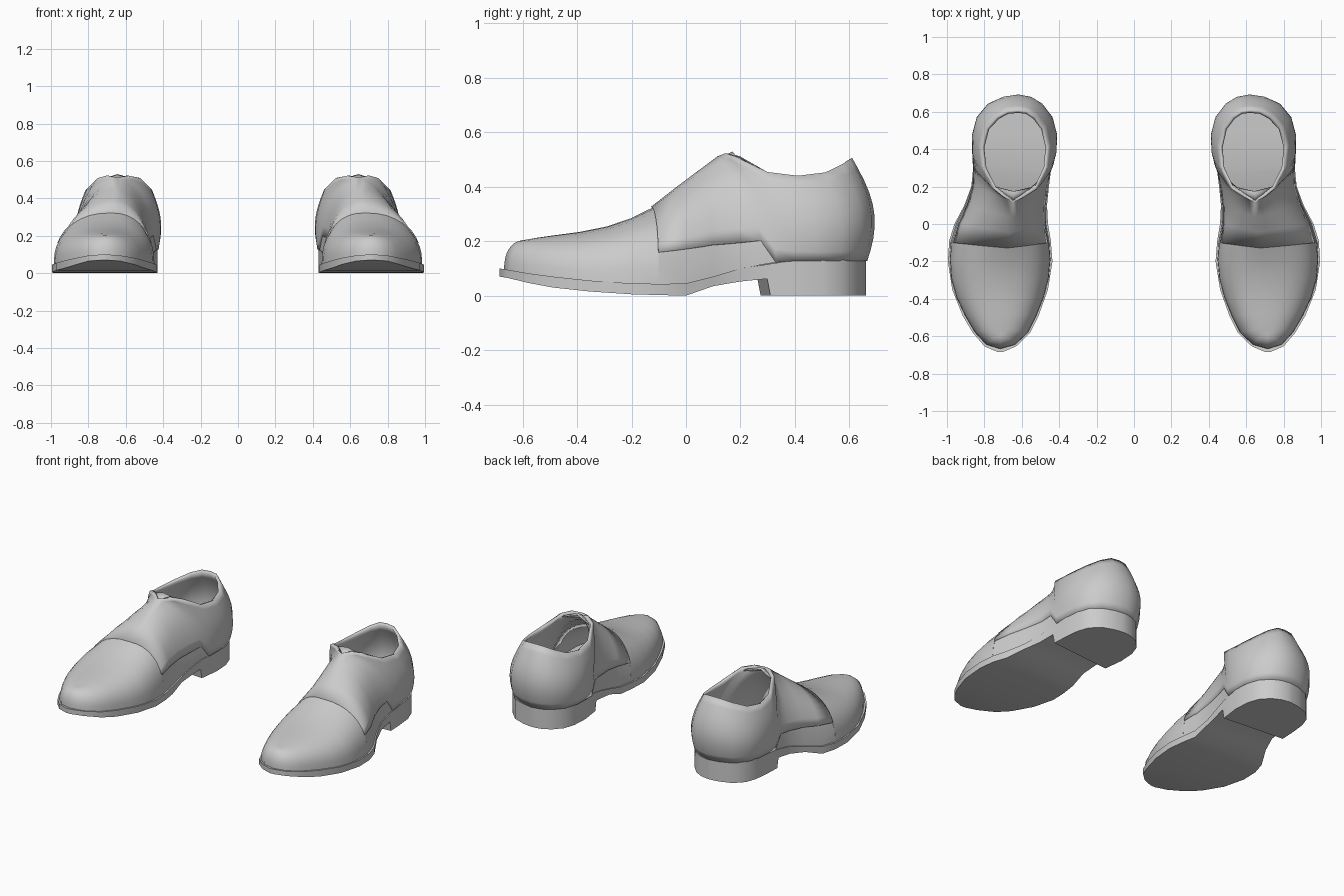
import bpy, bmesh, math
from mathutils import Vector

if "Cube" in bpy.data.objects:
    bpy.data.objects.remove(bpy.data.objects["Cube"])

# Upper stations, toe to heel. Feather line: y, z, inner x, outer x
BASE = [(-.668, .088, .715, .715), (-.645, .085, .635, .79), (-.58, .078, .567, .85),
        (-.49, .066, .522, .903), (-.39, .055, .482, .95), (-.29, .048, .456, .978),
        (-.19, .044, .447, .985), (-.10, .042, .453, .98), (0, .044, .47, .95),
        (.10, .068, .472, .90), (.20, .098, .46, .865), (.28, .114, .45, .857),
        (.33, .122, .438, .855), (.40, .128, .43, .852), (.48, .128, .432, .845),
        (.56, .128, .457, .82), (.62, .128, .508, .765), (.648, .128, .56, .69),
        (.66, .128, .62, .62)]
# Ridge line, then collar rim: y, z, centre x, half width
TOP = [(-.58, .205, .71, 0), (-.575, .206, .71, 0), (-.55, .212, .708, 0),
       (-.48, .222, .705, 0), (-.39, .234, .70, 0), (-.29, .254, .695, 0),
       (-.20, .285, .687, 0), (-.125, .322, .678, 0), (-.04, .388, .667, 0),
       (.04, .448, .656, 0), (.12, .508, .647, 0), (.15, .522, .642, .055),
       (.19, .508, .635, .112), (.30, .452, .636, .165), (.41, .438, .637, .175),
       (.51, .45, .635, .15), (.57, .48, .63, .10), (.60, .50, .625, .05),
       (.605, .503, .62, 0)]
# Sole outline: y, inner x, outer x, top z, bottom z
SOLE = [(-.684, .70, .73, .10, .07), (-.654, .63, .80, .095, .065), (-.58, .555, .863, .082, .047),
        (-.49, .51, .916, .07, .03), (-.35, .46, .972, .055, .015), (-.20, .436, .995, .045, .005),
        (-.09, .445, .988, .043, .002), (0, .46, .96, .045, 0), (.10, .465, .907, .07, .035),
        (.20, .455, .87, .10, .052), (.28, .447, .86, .115, .062), (.292, .446, .859, .117, 0),
        (.40, .43, .855, .13, 0), (.50, .436, .845, .13, 0), (.57, .46, .82, .13, 0),
        (.625, .51, .765, .13, 0), (.652, .565, .69, .13, 0), (.66, .61, .635, .13, 0)]
SEAM = {7: .24, 8: .225, 9: .20, 10: .165, 11: .17}   # lower quarter edge
VAMP, LAST = 7, len(BASE) - 1


def surf(i, t, right):
    """Point on the shoe wall: station i, t = 0 at sole to 1 at ridge or rim."""
    yb, zb, xl, xr = BASE[i]
    yt, zt, xc, w = TOP[i]
    xb, xt = (xr, xc + w) if right else (xl, xc - w)
    a = t * math.pi / 2
    e = min(1, .8 + .07 * max(0, i - 6))
    c, s = max(0, math.cos(a)) ** e, math.sin(a) ** e
    m = min(1, max(0, (i - 9) / 4))
    s += (t - s) * m
    out = Vector((xb - .635, yb - .42, 0)).normalized()
    out *= min(.04, max(0, i - 10) * .006) * math.sin(2 * a)
    return Vector((xt + (xb - xt) * c, yt + (yb - yt) * c, zb + (zt - zb) * s)) + out


def wall(bm, i0, i1, lo, hi, steps):
    """Both side walls from station i0 to i1, between height functions."""
    for right in (False, True):
        rows = [[bm.verts.new(surf(i, lo(i) + (hi(i) - lo(i)) * k / steps, right))
                 for k in range(steps + 1)] for i in range(i0, i1 + 1)]
        for a, b in zip(rows, rows[1:]):
            for k in range(steps):
                f = [a[k], a[k + 1], b[k + 1], b[k]]
                bm.faces.new(f[::-1] if right else f)


def finish(bm, name, thickness=0):
    bmesh.ops.remove_doubles(bm, verts=bm.verts[:], dist=.0005)
    me = bpy.data.meshes.new(name)
    bm.to_mesh(me)
    bm.free()
    ob = bpy.data.objects.new(name, me)
    bpy.context.collection.objects.link(ob)
    bpy.ops.object.select_all(action='DESELECT')
    ob.select_set(True)
    bpy.context.view_layer.objects.active = ob
    bpy.ops.object.shade_smooth_by_angle(angle=math.radians(50))
    if thickness:
        mod = ob.modifiers.new("leather", 'SOLIDIFY')
        mod.thickness = thickness
        mod.offset = -.4
    ob.modifiers.new("pair", 'MIRROR').use_mirror_merge = False   # second shoe
    return ob


# Vamp: toe dome plus the low wings running back under the quarters
bm = bmesh.new()
wall(bm, 0, VAMP, lambda i: 0, lambda i: 1, 9)
wall(bm, VAMP, 12, lambda i: 0, lambda i: SEAM.get(i, 0) + .05, 2)
finish(bm, "vamp")

# Quarters: instep, sides, heel cup and open collar
bm = bmesh.new()
wall(bm, VAMP, LAST, lambda i: SEAM.get(i, 0), lambda i: 1, 9)
finish(bm, "quarters", .018)

# Tongue tip in the collar notch
bm = bmesh.new()
p = [bm.verts.new(v) for v in ((.647, .105, .488), (.735, .195, .497),
                               (.645, .172, .527), (.54, .195, .497))]
bm.faces.new((p[0], p[1], p[2]))
bm.faces.new((p[0], p[2], p[3]))
finish(bm, "tongue", .01)

# Sole with stepped heel block; the heel breast is slanted in plan
bm = bmesh.new()
rings = []
for n, (y, xl, xr, zt, zb) in enumerate(SOLE):
    d = .018 if n in (10, 11) else 0
    rings.append([bm.verts.new(v) for v in ((xl, y - d, zb), (xr, y + d, zb),
                                            (xr, y + d, zt), (xl, y - d, zt))])
for a, b in zip(rings, rings[1:]):
    for k in range(4):
        j = (k + 1) % 4
        bm.faces.new((a[k], a[j], b[j], b[k]))
bm.faces.new(rings[0])
bm.faces.new(rings[-1])
bmesh.ops.recalc_face_normals(bm, faces=bm.faces[:])
finish(bm, "sole_and_heel")
